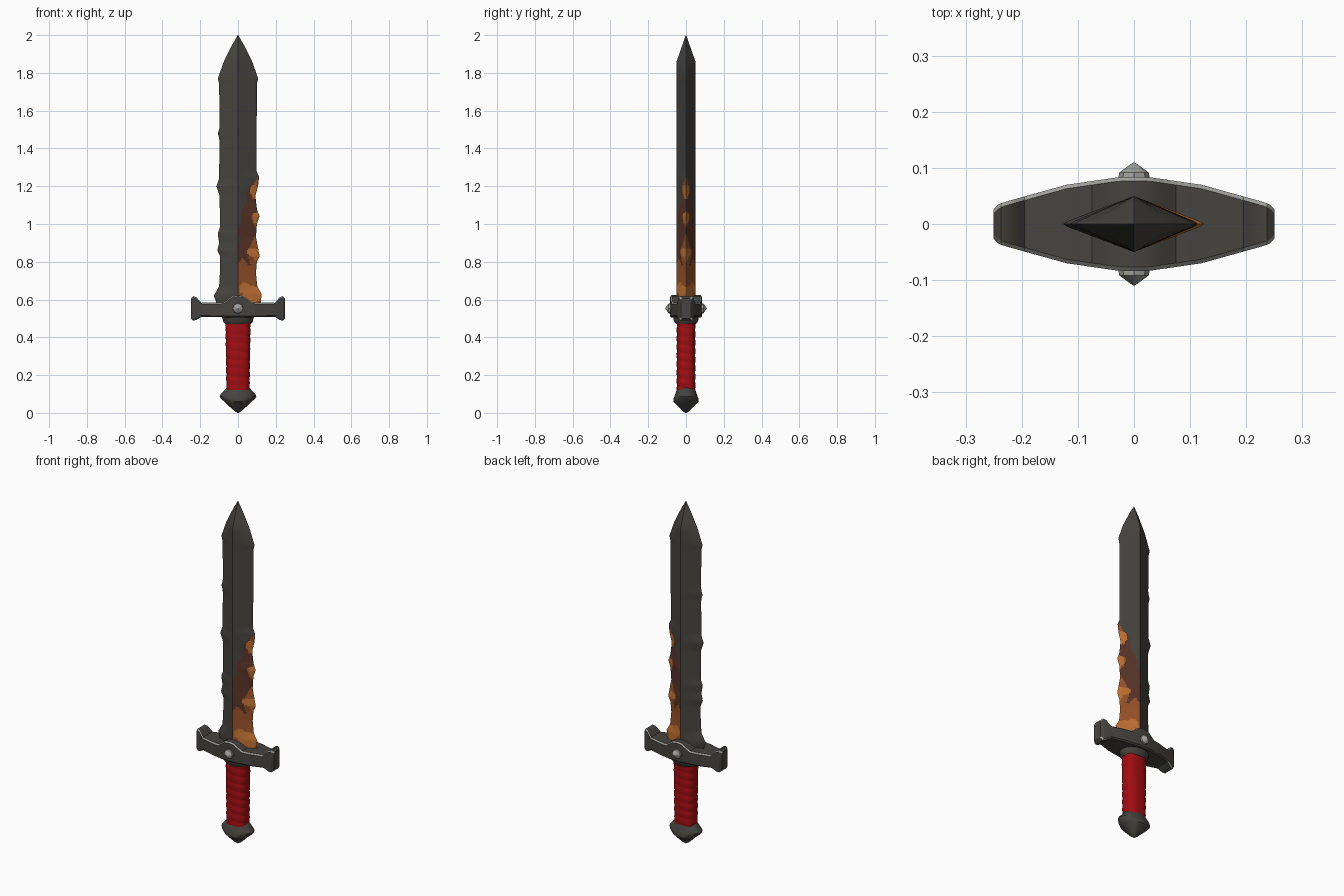
import bpy, math
from mathutils import noise, Vector

if "Cube" in bpy.data.objects:
    bpy.data.objects.remove(bpy.data.objects["Cube"])


def mat(name, r, g, b):
    m = bpy.data.materials.new(name)
    m.diffuse_color = (r, g, b, 1)
    m.use_nodes = True
    m.node_tree.nodes["Principled BSDF"].inputs["Base Color"].default_value = m.diffuse_color
    return m


STEEL = mat("dark steel", 0.062, 0.058, 0.05)
TRIM = mat("worn light steel", 0.36, 0.36, 0.34)
RED = mat("red leather", 0.36, 0.004, 0.006)
BROWN = mat("dark rust", 0.10, 0.035, 0.022)
ORANGE = mat("orange rust", 0.32, 0.085, 0.022)
BRIGHT = mat("bright rust", 0.55, 0.17, 0.035)


def make(name, verts, faces, mats, rule=None, angle=30):
    me = bpy.data.meshes.new(name)
    me.from_pydata(verts, [], faces)
    for m in mats:
        me.materials.append(m)
    ob = bpy.data.objects.new(name, me)
    bpy.context.collection.objects.link(ob)
    if rule:
        for p in me.polygons:
            p.material_index = rule(p)
    bpy.ops.object.select_all(action='DESELECT')
    ob.select_set(True)
    bpy.context.view_layer.objects.active = ob
    bpy.ops.object.mode_set(mode='EDIT')
    bpy.ops.mesh.select_all(action='SELECT')
    bpy.ops.mesh.normals_make_consistent(inside=False)
    bpy.ops.object.mode_set(mode='OBJECT')
    bpy.ops.object.shade_smooth_by_angle(angle=math.radians(angle))
    return ob


def loft(rings):
    """Vertices and faces for closed rings of equal length, capped at both ends."""
    n = len(rings[0])
    verts = [v for r in rings for v in r]
    faces = [(i * n + j, i * n + (j + 1) % n, (i + 1) * n + (j + 1) % n, (i + 1) * n + j)
             for i in range(len(rings) - 1) for j in range(n)]
    faces += [tuple(range(n)), tuple(range(len(verts) - n, len(verts)))]
    return verts, faces


def lerp(table, t):
    for (a, va), (b, vb) in zip(table, table[1:]):
        if t <= b:
            return va + (vb - va) * max(0, (t - a) / (b - a))
    return table[-1][1]


def oval(rx, ry, z, n=32, power=2.0):
    ring = []
    for k in range(n):
        a = 2 * math.pi * k / n
        c, s = math.cos(a), math.sin(a)
        ring.append((rx * math.copysign(abs(c) ** (2 / power), c),
                     ry * math.copysign(abs(s) ** (2 / power), s), z))
    return ring


# Blade: diamond section with chipped edges
TIP = [(1.74, .1), (1.77, .107), (1.86, .075), (1.95, .03), (2.0, .001)]
RIGHT = [(.57, .12), (.63, .125), (.67, .102), (.74, .095), (.8, .1), (.83, .115), (.87, .107),
         (.93, .095), (1.0, .1), (1.04, .114), (1.08, .1), (1.15, .092), (1.2, .106),
         (1.25, .112), (1.28, .098)] + TIP
LEFT = [(.57, .11), (.62, .128), (.67, .1), (.76, .095), (.83, .095), (.86, .11), (.9, .1),
        (.95, .108), (.98, .096), (1.15, .097), (1.2, .114), (1.24, .1), (1.45, .098),
        (1.48, .107), (1.51, .097)] + TIP
RIDGE = [(.57, .05), (1.86, .05), (2.0, .001)]
COLS = 14
levels = [.57 + .0075 * i for i in range(94)] + [1.28 + .02 * i for i in range(23)]
levels += [1.74, 1.755, 1.77, 1.8, 1.83, 1.86, 1.89, 1.92, 1.95, 1.975, 2.0]
rings = []
for z in levels:
    r, l, d = lerp(RIGHT, z), lerp(LEFT, z), lerp(RIDGE, z)
    us = [1 - i / COLS for i in range(2 * COLS)]
    ring = []
    for sgn in (1, -1):
        for u in us:
            u *= sgn
            y = sgn * d * min(1 - abs(u) * .96, (1 - abs(u)) * 2.5)
            ring.append((u * (r if u > 0 else l), y, z))
    rings.append(ring)

# Rust creeps up the right half, with bright spots on the chips
RUST = [(.57, .0), (.88, .0), (1.0, .012), (1.1, .035), (1.2, .06), (1.245, .11)]
SPOTS = [(.105, 1.17, .04), (.11, 1.03, .035), (.075, .85, .03), (.11, .82, .03),
         (.07, .62, .055), (.03, .66, .03)]


def rust(p):
    x, y, z = p.center
    n = noise.noise(Vector((x * 22, z * 14, 3.0)))
    edge = lerp(RUST, z)
    if x < edge + (n * .02 if z > .87 else 0) or x < 0 or z > 1.245:
        return 0
    if any(math.hypot(x - a, z - b) < r * (1 + .5 * n) for a, b, r in SPOTS):
        return 3
    if z > .80 + .12 * n and x < .078 + .04 * n:
        return 1
    if z > 1.06 and z < 1.13:
        return 1
    return 2


make("blade", *loft(rings), [STEEL, BROWN, ORANGE, BRIGHT], rust, 25)

# Crossguard: chamfered sections swept along x
TOP = [(0, .623), (.03, .618), (.075, .585), (.195, .583), (.22, .612), (.237, .618), (.25, .606)]
BOTTOM = [(0, .505), (.195, .508), (.22, .492), (.237, .488), (.25, .5)]
DEPTH = [(0, .084), (.03, .083), (.12, .07), (.235, .038), (.243, .034), (.25, .026)]
half = [0, .03, .052, .075, .12, .16, .195, .207, .22, .237, .243, .25]
rings = []
for x in [-h for h in half[:0:-1]] + half:
    a, c = abs(x), .007
    t, b, h = lerp(TOP, a), lerp(BOTTOM, a), lerp(DEPTH, a)
    rings.append([(x, h, b + c), (x, h, t - c), (x, h - c, t), (x, c - h, t),
                  (x, -h, t - c), (x, -h, b + c), (x, c - h, b), (x, h - c, b)])


def worn(p):
    n, x = p.normal, abs(p.center.x)
    chamfer = abs(n.y) > .3 and abs(n.z) > .3
    return int(chamfer and (p.center.z > .55 or x > .19))


make("crossguard", *loft(rings), [STEEL, TRIM], worn)

# Pointed studs on both guard faces
for side, label in ((-1, "front"), (1, "back")):
    prof = [(.07, .025), (.082, .028), (.092, .026), (.11, .001)]
    rings = [[(r * math.cos(math.pi * k / 4), side * y, .553 + r * math.sin(math.pi * k / 4))
              for k in range(8)] for y, r in prof]
    make(label + "_stud", *loft(rings), [TRIM])

# Collar between guard and grip
make("collar", *loft([oval(.068, .052, .47), oval(.08, .064, .485),
                      oval(.082, .068, .51)]), [STEEL], None, 40)

# Grip: oval with a spiral wrap
rings = []
for i in range(91):
    z = .12 + .36 * i / 90
    base = oval(.061 + .005 * (z - .12) / .36, .049, z, 32, 2.6)
    ring = []
    for k, (x, y, zz) in enumerate(base):
        s = 1 + .035 * (abs(math.sin(math.pi * z / .045 + math.pi * k / 32)) - .6)
        ring.append((x * s, y * s, zz))
    rings.append(ring)
make("grip", *loft(rings), [RED], None, 45)

# Pommel: faceted, pointed at the bottom
prof = [(.0, .004, .004), (.012, .022, .02), (.06, .073, .066), (.075, .09, .066),
        (.088, .098, .061), (.1, .091, .057), (.13, .063, .047), (.14, .055, .042)]
make("pommel", *loft([oval(rx, ry, z, 24, 2.0) for z, rx, ry in prof]), [STEEL], None, 30)
